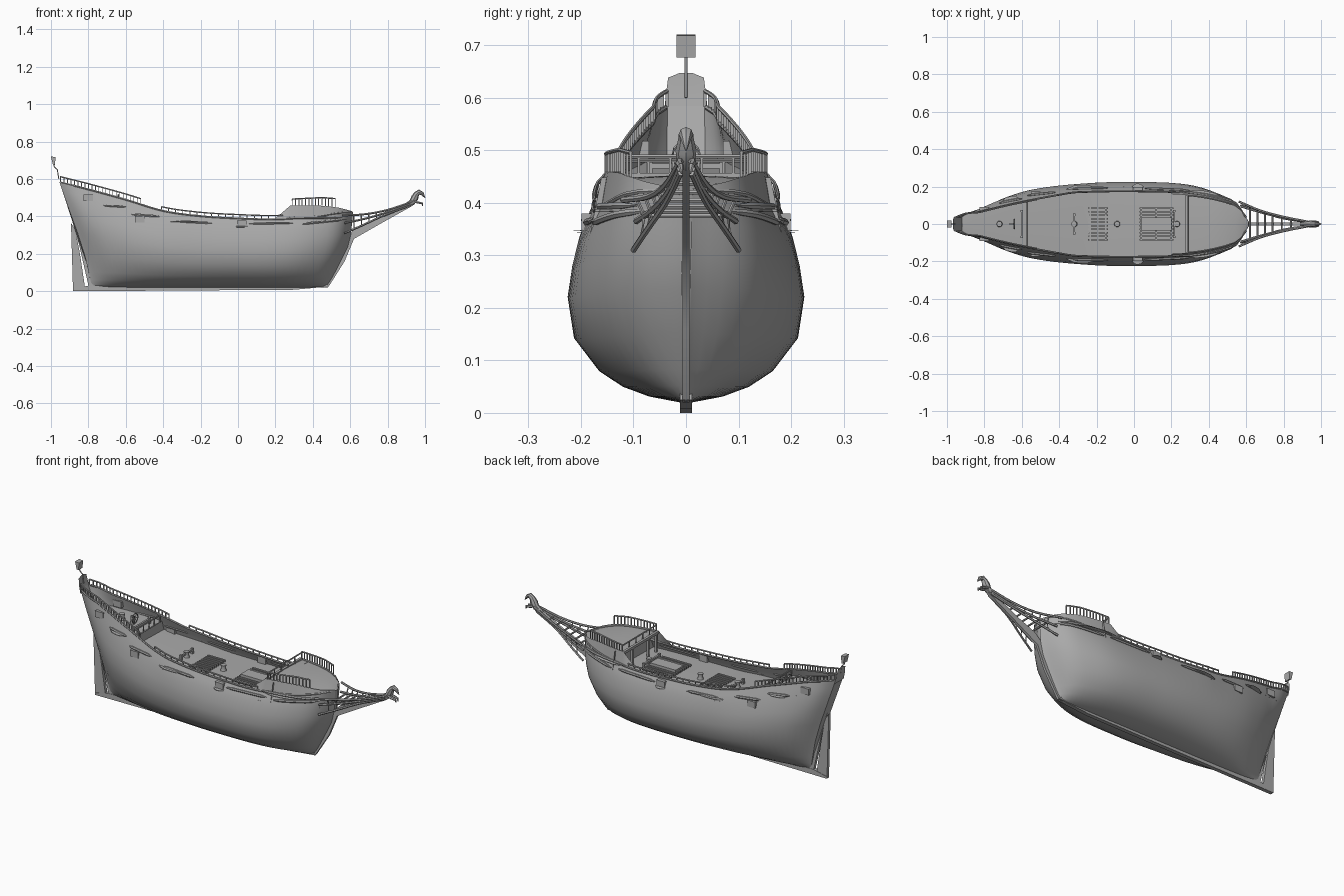
import bpy, bmesh, math
from mathutils import Vector

if "Cube" in bpy.data.objects:
    bpy.data.objects.remove(bpy.data.objects["Cube"])

MAT = bpy.data.materials.new("weathered_grey")
MAT.diffuse_color = (0.4, 0.4, 0.4, 1)
MAT.use_nodes = True
MAT.node_tree.nodes["Principled BSDF"].inputs["Base Color"].default_value = MAT.diffuse_color


def interp(k, x, smooth=True):
    """Value at x of a curve through the (x, value) knots."""
    if x <= k[0][0]: return k[0][1]
    if x >= k[-1][0]: return k[-1][1]
    i = next(j for j in range(len(k) - 1) if k[j + 1][0] >= x)
    (a, p), (b, q) = k[i], k[i + 1]
    t = (x - a) / (b - a)
    if not smooth: return p + (q - p) * t
    def slope(j):
        l, r = k[max(j - 1, 0)], k[min(j + 1, len(k) - 1)]
        return (r[1] - l[1]) / (r[0] - l[0])
    m, n = slope(i) * (b - a), slope(i + 1) * (b - a)
    return ((2*t**3 - 3*t*t + 1) * p + (t**3 - 2*t*t + t) * m
            + (3*t*t - 2*t**3) * q + (t**3 - t*t) * n)


# Hull lines: sheer height, section, waterline plan, stern and stem profiles
SHEER = [(-.96, .585), (-.8, .545), (-.6, .49), (-.4, .43), (-.2, .402), (0, .39),
         (.2, .385), (.4, .398), (.55, .42), (.65, .425)]
WIDTH = [(0, .012), (.03, .07), (.08, .12), (.16, .165), (.33, .213), (.54, .225),
         (.7, .216), (.84, .203), (.92, .19), (1, .175)]
PLAN = [(0, .2), (.04, .42), (.1, .64), (.22, .85), (.41, .97), (.6, 1), (.8, .94),
        (.92, .72), (.97, .47), (1, .06)]
STERN = [(0, -.78), (.4, -.83), (.6, -.87), (1, -.955)]
STEM = [(0, .48), (.3, .54), (.6, .595), (1, .615)]
sheer = lambda x: interp(SHEER, x)


def breadth(u, v):
    # the topsides lean further inwards towards the stern
    lean = .48 * min(1, u / .08) * max(0, 1 - u / .4) * max(0, v - .6) / .4
    return interp(WIDTH, v, False) * max(interp(PLAN, u), .03) ** (1 + .45 * (1 - v)) * (1 - lean)


def half(x, z):
    """Half-breadth of the hull at a position and height."""
    v = min(max((z - .02) / (sheer(x) - .02), 0), 1)
    a, b = interp(STERN, v), interp(STEM, v)
    return breadth(min(max((x - a) / (b - a), 0), 1), v)


def finish(name, bm, angle=40):
    bmesh.ops.recalc_face_normals(bm, faces=bm.faces)
    me = bpy.data.meshes.new(name)
    bm.to_mesh(me)
    bm.free()
    ob = bpy.data.objects.new(name, me)
    me.materials.append(MAT)
    bpy.context.collection.objects.link(ob)
    bpy.ops.object.select_all(action='DESELECT')
    ob.select_set(True)
    bpy.context.view_layer.objects.active = ob
    bpy.ops.object.shade_smooth_by_angle(angle=math.radians(angle))
    return ob


def grid(bm, rows):
    vs = [[bm.verts.new(p) for p in r] for r in rows]
    for a, b in zip(vs, vs[1:]):
        for i in range(len(a) - 1):
            bm.faces.new((a[i], a[i + 1], b[i + 1], b[i]))
    return vs


def tube(bm, pts, r, n=6):
    """Round bar through points; r is one radius or one per point."""
    pts = [Vector(p) for p in pts]
    rs = r if isinstance(r, (list, tuple)) else [r] * len(pts)
    rings = []
    for i, p in enumerate(pts):
        q = (pts[min(i + 1, len(pts) - 1)] - pts[max(i - 1, 0)]).to_track_quat('Z', 'Y')
        rings.append([p + q @ Vector((rs[i] * math.cos(k * math.tau / n),
                                      rs[i] * math.sin(k * math.tau / n), 0)) for k in range(n)])
    vs = [[bm.verts.new(p) for p in ring] for ring in rings]
    for a, b in zip(vs, vs[1:]):
        for k in range(n):
            bm.faces.new((a[k], a[(k + 1) % n], b[(k + 1) % n], b[k]))
    bm.faces.new(vs[0])
    bm.faces.new(vs[-1])


def box(bm, c, s):
    g = bmesh.ops.create_cube(bm, size=1)
    for v in g['verts']:
        v.co = Vector([v.co[i] * s[i] + c[i] for i in range(3)])


def plate(bm, prof, t):
    """Flat side profile in x, z given thickness t across y."""
    a, b = ([bm.verts.new((x, y, z)) for x, z in prof] for y in (-t / 2, t / 2))
    bm.faces.new(a)
    bm.faces.new(b)
    for i in range(len(a)):
        j = (i + 1) % len(a)
        bm.faces.new((a[i], a[j], b[j], b[i]))


def span(a, b, n):
    return [a + (b - a) * i / (n - 1) for i in range(n)]


# Hull shell
bm = bmesh.new()
levels = [w[0] for w in WIDTH]
rows = []
for t in span(0, 1, 44):
    u = (1 - math.cos(math.pi * t)) / 2
    row = []
    for v in levels:
        x = interp(STERN, v) + (interp(STEM, v) - interp(STERN, v)) * u
        row.append((x, breadth(u, v), .02 + v * (sheer(x) - .02)))
    rows.append([(x, -y, z) for x, y, z in reversed(row)] + row)
vs = grid(bm, rows)
bm.faces.new(vs[0])
bm.faces.new(vs[-1])
finish("hull", bm, 50)

# Keel, stern post, rudder and cutwater
for name, prof, t in (
        ("keel", [(-.88, 0), (.3, .008), (.485, .025), (.47, .04), (-.8, .03), (-.88, .012)], .022),
        ("stern_post", [(-.795, .01), (-.765, .01), (-.825, .22), (-.86, .36), (-.885, .37), (-.85, .25)], .018),
        ("rudder", [(-.882, 0), (-.815, 0), (-.845, .2), (-.87, .33), (-.893, .365), (-.888, .2)], .018),
        ("cutwater", [(.46, .02), (.485, .025), (.57, .16), (.62, .28), (.76, .36), (.93, .455), (.95, .475),
                      (.92, .475), (.75, .39), (.64, .345), (.59, .3), (.54, .17)], .014)):
    bm = bmesh.new()
    plate(bm, prof, t)
    finish(name, bm)

# Decks: main deck, raised quarterdeck, forecastle
main = lambda x: .342 + .12 * max(0, -x - .2)
quarter = lambda x: .44 + .14 * (-x - .57)
FORE = [(.2, .39), (.28, .458), (.45, .458), (.55, .445), (.62, .425)]
fore = lambda x: interp(FORE, x, False)
for name, f, a, b in (("main_deck", main, -.57, .57), ("quarterdeck", quarter, -.92, -.57)):
    bm = bmesh.new()
    grid(bm, [[(x, -half(x, f(x)), f(x)), (x, 0, f(x) + .004), (x, half(x, f(x)), f(x))]
              for x in span(a, b, 24)])
    finish(name, bm)
bm = bmesh.new()
fx = [.2, .24, .28, .34, .4, .46, .5, .54, .57, .59, .605, .613]
top = lambda x: half(x, sheer(x))
for s in (1, -1):
    grid(bm, [[(x, s * top(x), sheer(x)), (x, s * top(x) * .93, fore(x))] for x in fx])
grid(bm, [[(x, -top(x) * .94, fore(x) - .012), (x, 0, fore(x) - .005), (x, top(x) * .94, fore(x) - .012)]
          for x in fx[2:]])
finish("forecastle", bm)
bm = bmesh.new()
for x, lo, hi in ((-.57, main, quarter), (.33, main, lambda x: fore(x) - .01)):
    grid(bm, [[(x, -half(x, lo(x)), lo(x)), (x, half(x, lo(x)), lo(x))],
              [(x, -half(x, hi(x)), hi(x)), (x, half(x, hi(x)), hi(x))]])
finish("bulkheads", bm)
bm = bmesh.new()
for y in (-.14, -.07, .07, .14):
    box(bm, (.285, y, .395), (.012, .01, .11))
box(bm, (.283, 0, .45), (.014, .31, .014))
finish("forecastle_posts", bm)

# Cap rail along the bulwark
bm = bmesh.new()
for s in (1, -1):
    tube(bm, [(x, s * top(x), sheer(x)) for x in span(-.945, .6, 40)], .005, 6)
finish("cap_rail", bm)


def railing(name, a, b, n, base, h, inset=1.0):
    bm = bmesh.new()
    xs = span(a, b, n)
    for s in (1, -1):
        tube(bm, [(x, s * top(x) * inset, base(x) + h(x)) for x in xs], .004, 6)
        for x in xs:
            box(bm, (x, s * top(x) * inset, base(x) + h(x) / 2), (.005, .005, h(x)))
    finish(name, bm)


railing("stern_railing", -.95, -.52, 24, sheer, lambda x: .03, .97)
railing("waist_railing", -.41, .24, 18, sheer, lambda x: .02)
railing("forecastle_railing", .29, .52, 14, fore, lambda x: .035 + .05 * (x - .29), .92)
bm = bmesh.new()
for x, z, w in ((-.57, quarter(-.57), .12), (.29, fore(.29) - .01, .15)):
    tube(bm, [(x, -w, z + .04), (x, w, z + .04)], .004)
    for y in span(-w, w, 6):
        box(bm, (x, y, z + .02), (.005, .005, .04))
finish("cross_railings", bm)

# Wales and channel shelves on the sides
bm = bmesh.new()
for s in (1, -1):
    for a, b, z0, z1 in ((-.72, -.6, .46, .452), (-.57, -.42, .412, .4), (-.33, -.14, .375, .365),
                         (.06, .3, .362, .366), (.26, .56, .392, .395), (.34, .58, .36, .385)):
        tube(bm, [(x, s * (half(x, z) + .003), z) for x, z in zip(span(a, b, 8), span(z0, z1, 8))],
             [.002] + [.007] * 6 + [.002])
finish("wales", bm)
bm = bmesh.new()
for s in (1, -1):
    for x, l, z, w in ((-.66, .1, .452, .025), (-.28, .16, .37, .02), (.02, .06, .345, .02), (.38, .2, .386, .02)):
        xs = span(x - l / 2, x + l / 2, 5)
        for dz in (-.003, .003):  # shelf tapering at both ends
            grid(bm, [[(a, s * half(a, z), z + dz), (a, s * (half(a, z) + w * k), z + dz * .5)]
                      for a, k in zip(xs, (.2, .9, 1, .9, .2))])
    for x, z in ((-.525, .385), (.02, .362), (-.8, .5)):
        box(bm, (x, s * half(x, z), z), (.05, .02, .035))
finish("channels", bm)

# Beakhead: head rails, cross beams and ribs
RAILS = [[(.56, .12, .405), (.68, .07, .412), (.8, .038, .435), (.93, .012, .478)],
         [(.57, .095, .365), (.68, .062, .388), (.8, .032, .423), (.92, .012, .465)],
         [(.57, .1, .31), (.66, .073, .35), (.78, .035, .405), (.92, .01, .457)]]
def along(r, x):
    return Vector((x, interp([(p[0], p[1]) for p in r], x), interp([(p[0], p[2]) for p in r], x)))
bm = bmesh.new()
for r in RAILS:
    for s in (1, -1):
        tube(bm, [(p.x, s * p.y, p.z) for p in (along(r, x) for x in span(r[0][0], r[-1][0], 10))], .006)
finish("head_rails", bm)
bm = bmesh.new()
for x in (.62, .66, .70, .74, .79, .84):
    p = along(RAILS[1], x)
    tube(bm, [(x, -p.y, p.z), (x, p.y, p.z)], .005)
    for s in (1, -1):
        tube(bm, [(q.x, s * q.y, q.z) for q in (along(r, x) for r in RAILS)], .004)
finish("head_ribs", bm)

# Figurehead with neck, head and hooked beak
bm = bmesh.new()
tube(bm, [(.89, 0, .455), (.93, 0, .475), (.945, 0, .5), (.955, 0, .52), (.968, 0, .53), (.985, 0, .522),
          (1, 0, .5)], [.008, .017, .02, .015, .014, .01, .002], 8)
for s in (1, -1):
    tube(bm, [(.93, s * .008, .485), (.96, s * .013, .475), (.985, s * .01, .47), (.988, s * .008, .455)],
         [.008, .007, .006, .002])
finish("figurehead", bm)

# Stern board, lantern bracket and lantern
bm = bmesh.new()
grid(bm, [[(x, y * w, z) for y in (-1, -.35, .35, 1)] for x, z, w in
          ((-.95, .56, .042), (-.96, .6, .039), (-.966, .638, .034), (-.967, .647, .012))])
finish("stern_board", bm)
bm = bmesh.new()
tube(bm, [(-.958, 0, .6), (-.966, 0, .65), (-.982, 0, .665), (-.986, 0, .68)], .003)
finish("lantern_bracket", bm)
bm = bmesh.new()
plate(bm, [(-.99, .678), (-.979, .676), (-.975, .718), (-1, .72)], .036)
finish("stern_lantern", bm)

# Deck fittings: gratings, mast stubs, bitts, wheel
bm = bmesh.new()
for a, b, z in ((-.245, -.14, .352), (.03, .21, .356)):
    for y in span(-.085, .085, 10):
        box(bm, ((a + b) / 2, y, z), (b - a, .009, .012))
    for x in span(a + .01, b - .01, 3):
        box(bm, (x, 0, z - .003), (.008, .18, .008))
box(bm, (.12, 0, .362), (.16, .07, .02))
finish("hatch_gratings", bm)
bm = bmesh.new()
for x, f in ((-.32, main), (-.09, main), (.23, main), (-.72, quarter)):
    z = f(x)
    tube(bm, [(x, 0, z), (x, 0, z + .015), (x, 0, z + .035)], [.018, .012, .015], 10)
finish("capstans", bm)
bm = bmesh.new()
for x, w, z in ((-.32, .05, .38), (.215, .07, .37), (-.6, .07, .47)):
    box(bm, (x, 0, z), (.01, 2 * w, .01))
    for s in (1, -1):
        box(bm, (x, s * w, z - .015), (.012, .012, .05))
finish("bitts", bm)
bm = bmesh.new()
ring = [(-.64, .026 * math.cos(k * math.tau / 12), .49 + .026 * math.sin(k * math.tau / 12)) for k in range(13)]
tube(bm, ring, .003)
for k in range(0, 12, 2):
    tube(bm, [(-.64, 0, .49), ring[k]], .002, 4)
box(bm, (-.655, 0, .475), (.02, .012, .05))
finish("steering_wheel", bm)
